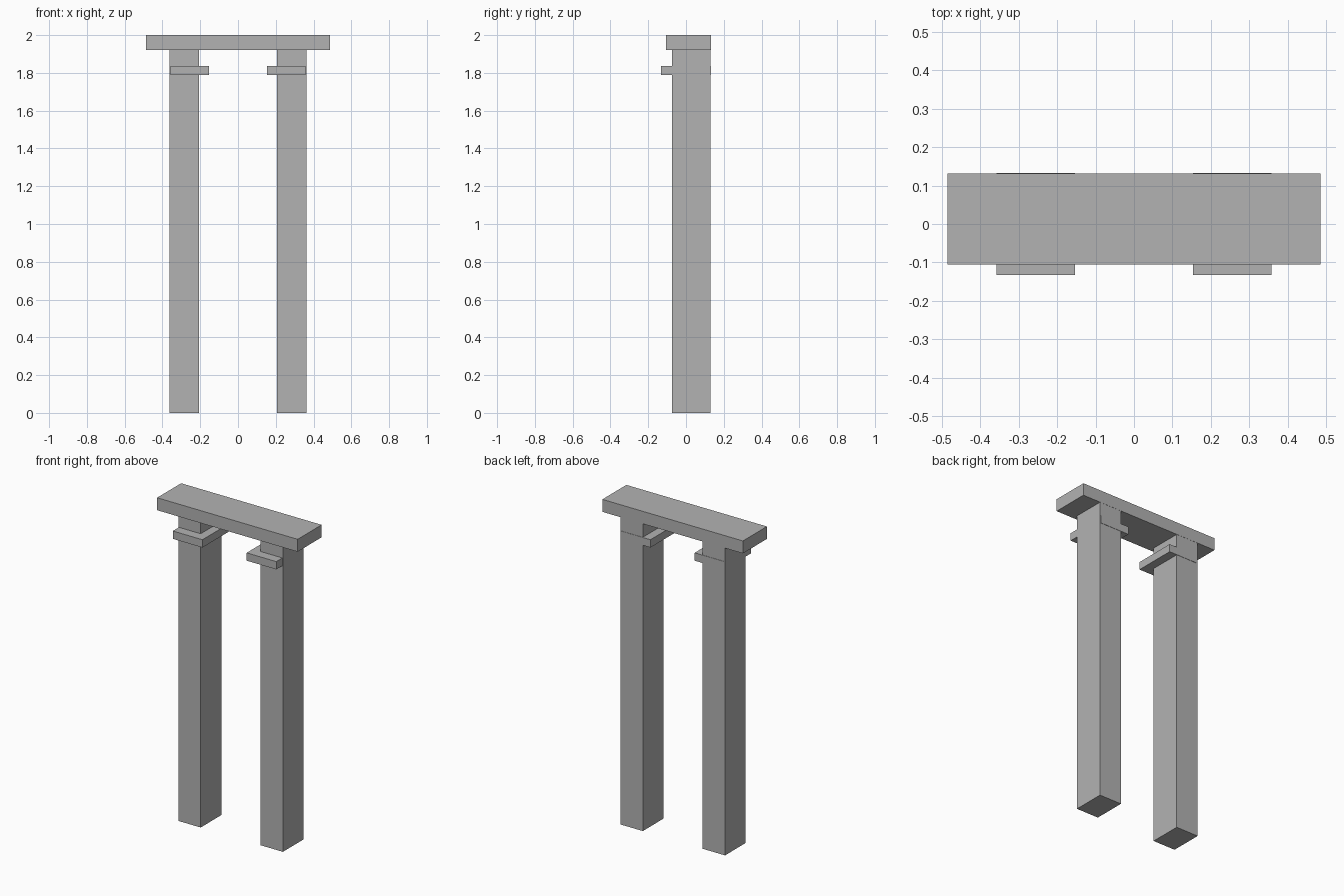
import bpy
import bmesh
from mathutils import Vector

cube = bpy.data.objects.get("Cube")
if cube:
    bpy.data.objects.remove(cube, do_unlink=True)

# One plain grey for every part
grey = bpy.data.materials.new("plain_grey")
grey.use_nodes = True
colour = (0.45, 0.45, 0.45, 1)
grey.diffuse_color = colour
grey.node_tree.nodes["Principled BSDF"].inputs["Base Color"].default_value = colour


def box(name, x, y, z):
    """Add a box spanning the given (low, high) ranges."""
    low, high = (Vector(corner) for corner in zip(x, y, z))
    mesh = bpy.data.meshes.new(name)
    bm = bmesh.new()
    bmesh.ops.create_cube(bm, size=1)
    bmesh.ops.scale(bm, vec=high - low, verts=bm.verts)
    bm.to_mesh(mesh)
    bm.free()
    mesh.materials.append(grey)
    obj = bpy.data.objects.new(name, mesh)
    obj.location = (low + high) / 2
    bpy.context.collection.objects.link(obj)
    return obj


BACK = 0.132

# Lintel board across the top
box("lintel", (-0.486, 0.486), (-0.105, BACK), (1.922, 2.0))

# Posts, each with a bracket block reaching inward and forward
for side, sign in (("left", 1), ("right", -1)):
    post_x = sorted((sign * 0.207, sign * 0.362))
    bracket_x = sorted((sign * 0.153, sign * 0.358))
    box(side + "_post", post_x, (-0.073, BACK - 0.001), (0, 1.922))
    box(side + "_bracket", bracket_x, (-0.133, BACK + 0.001), (1.788, 1.837))
